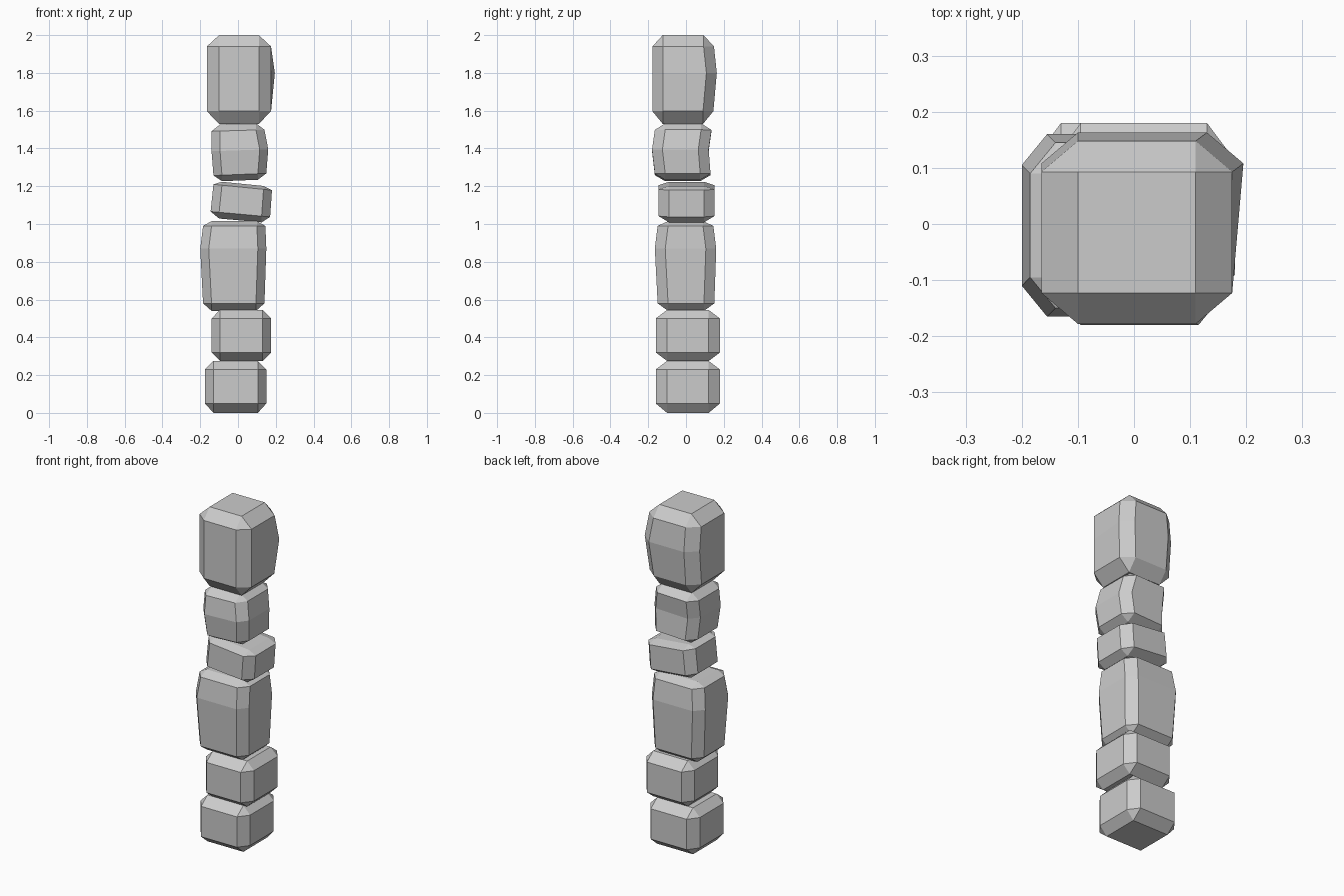
import bpy, bmesh

if "Cube" in bpy.data.objects:
    bpy.data.objects.remove(bpy.data.objects["Cube"])


def octagon(bm, z, slope, x0, x1, y0, y1, cx, cy, x1b=None):
    """Rectangle with cut corners; x1b is the right edge at the back."""
    xb = x1 if x1b is None else x1b
    pts = [(x0 + cx, y0), (x1 - cx, y0), (x1, y0 + cy), (xb, y1 - cy),
           (xb - cx, y1), (x0 + cx, y1), (x0, y1 - cy), (x0, y0 + cy)]
    return [bm.verts.new((x, y, z + slope * x)) for x, y in pts]


def stone(name, z_bottom, z_top, rings, slope=(0, 0), cx=0.045, cy=0.055):
    """Chamfered block; rings are (z, x0, x1, y0, y1[, x1 at back])."""
    bm = bmesh.new()

    def cap(z, s, r):
        return octagon(bm, z, s, r[1] + cx, r[2] - cx, r[3] + cy, r[4] - cy, 0, 0)

    s0, s1 = slope
    loops = [cap(z_bottom, s0, rings[0])]
    for i, r in enumerate(rings):
        s = s0 + (s1 - s0) * i / (len(rings) - 1)
        loops.append(octagon(bm, r[0], s, *r[1:5], cx, cy, *r[5:]))
    loops.append(cap(z_top, s1, rings[-1]))
    for a, b in zip(loops, loops[1:]):
        for i in range(8):
            j = (i + 1) % 8
            bm.faces.new((a[i], a[j], b[j], b[i]))
    bm.faces.new(loops[0][::-1])
    bm.faces.new(loops[-1])
    # Merge the doubled cap corners into chamfer triangles
    bmesh.ops.remove_doubles(bm, verts=bm.verts, dist=0.0005)
    bmesh.ops.recalc_face_normals(bm, faces=bm.faces)
    mesh = bpy.data.meshes.new(name)
    bm.to_mesh(mesh)
    bm.free()
    bpy.context.collection.objects.link(bpy.data.objects.new(name, mesh))


# Stack from the ground up
stone("base_stone", 0.0, 0.275,
      [(0.05, -0.175, 0.15, -0.16, 0.18), (0.23, -0.175, 0.15, -0.16, 0.18)], cy=0.06)
stone("second_stone", 0.275, 0.545,
      [(0.32, -0.14, 0.175, -0.16, 0.18), (0.50, -0.14, 0.175, -0.16, 0.18)], cy=0.06)
stone("tall_stone", 0.54, 1.015,
      [(0.58, -0.185, 0.14, -0.15, 0.15),
       (0.87, -0.20, 0.15, -0.165, 0.16),
       (0.99, -0.185, 0.145, -0.15, 0.145)])
stone("tilted_stone", 1.02, 1.215,
      [(1.053, -0.145, 0.17, -0.145, 0.15), (1.197, -0.13, 0.18, -0.145, 0.15)],
      slope=(-0.09, -0.10))
stone("fifth_stone", 1.23, 1.53,
      [(1.262, -0.13, 0.15, -0.165, 0.13),
       (1.39, -0.14, 0.16, -0.18, 0.12),
       (1.495, -0.14, 0.14, -0.165, 0.135)], slope=(0.04, 0.03))
stone("top_stone", 1.53, 2.0,
      [(1.597, -0.165, 0.175, -0.178, 0.145),
       (1.80, -0.165, 0.175, -0.178, 0.163, 0.195),
       (1.94, -0.165, 0.175, -0.178, 0.148)], cx=0.065)
